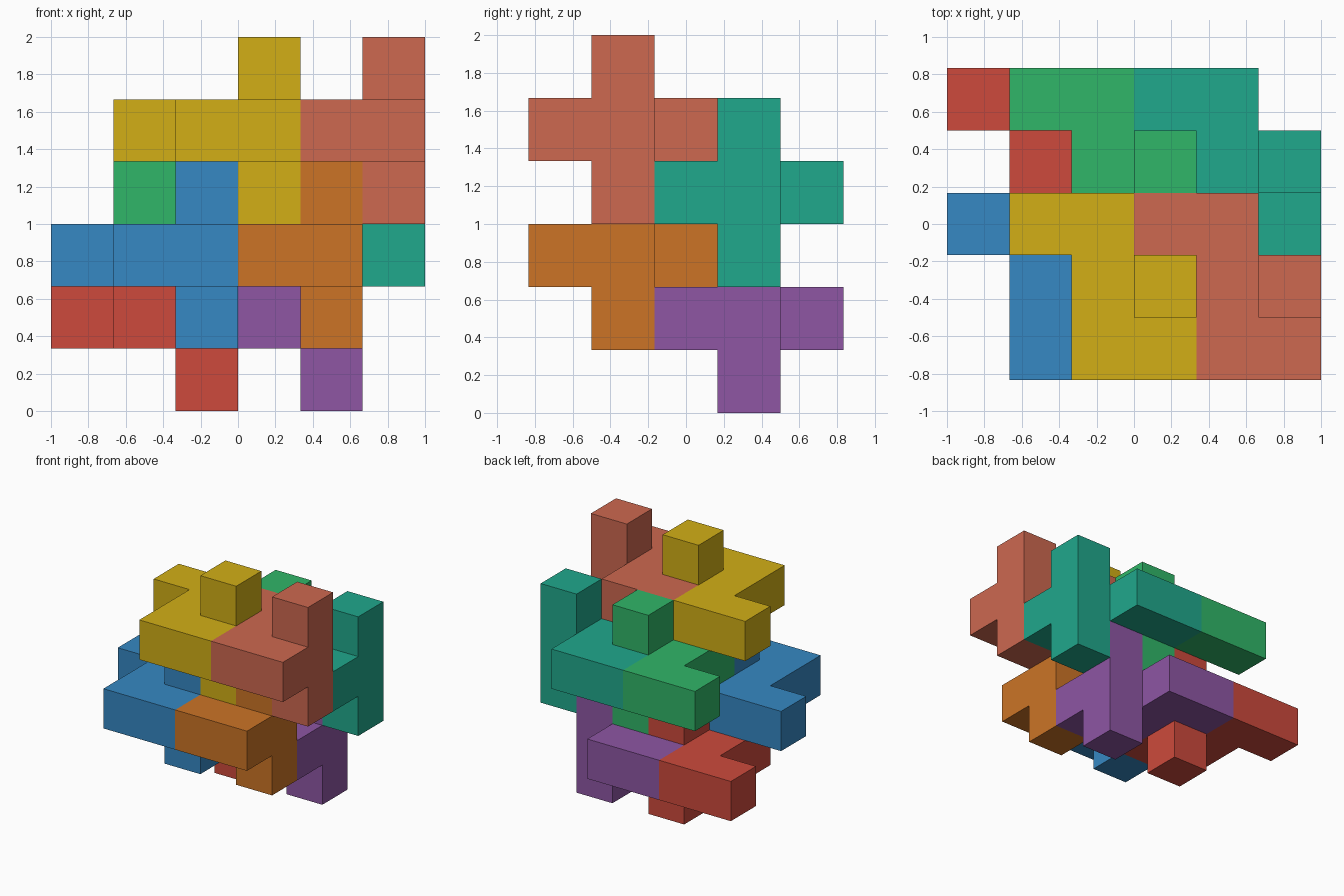
import bpy, bmesh
from mathutils import Vector

if "Cube" in bpy.data.objects:
    bpy.data.objects.remove(bpy.data.objects["Cube"])

U = 1 / 3                              # edge of one unit cube
ORIGIN = Vector((-1, -2.5 * U, 0))     # low corner of the 6 x 5 x 6 cell grid

# One interlocking piece: a flat Z of five cubes plus an upright bar of three
PIECE = [(0, 2, 1), (1, 2, 1), (1, 1, 1), (1, 0, 1), (2, 0, 1),
         (2, 1, 0), (2, 1, 1), (2, 1, 2)]

# name: cell offset, colour (sRGB)
PIECES = {
    "red_piece":    ((0, 2, 0), (205, 74, 60)),
    "purple_piece": ((2, 2, 0), (142, 86, 164)),
    "blue_piece":   ((0, 0, 1), (54, 136, 195)),
    "orange_piece": ((2, 0, 1), (204, 116, 38)),
    "green_piece":  ((1, 2, 2), (48, 182, 104)),
    "teal_piece":   ((3, 2, 2), (32, 168, 140)),
    "yellow_piece": ((1, 0, 3), (210, 175, 22)),
    "salmon_piece": ((3, 0, 3), (205, 104, 80)),
}


def linear(c):
    c /= 255
    return c / 12.92 if c <= 0.04045 else ((c + 0.055) / 1.055) ** 2.4


def piece_mesh(name):
    """Outer skin of the cubes in PIECE, with coplanar faces merged."""
    bm = bmesh.new()
    cells = set(PIECE)
    for cell in PIECE:
        for axis in range(3):
            for side in (-1, 1):
                n = Vector((0, 0, 0))
                n[axis] = side
                if tuple(int(a + b) for a, b in zip(cell, n)) in cells:
                    continue
                u = Vector((0, 0, 0))
                u[(axis + 1) % 3] = 1
                v = n.cross(u)
                mid = Vector(cell) + Vector((0.5, 0.5, 0.5)) + n / 2
                bm.faces.new([bm.verts.new((mid + (u * a + v * b) / 2) * U)
                              for a, b in ((-1, -1), (1, -1), (1, 1), (-1, 1))])
    bmesh.ops.remove_doubles(bm, verts=bm.verts, dist=1e-4)
    bmesh.ops.dissolve_limit(bm, angle_limit=0.01, verts=bm.verts, edges=bm.edges)
    mesh = bpy.data.meshes.new(name)
    bm.to_mesh(mesh)
    bm.free()
    return mesh


# Eight identical pieces, two per level
for name, (offset, rgb) in PIECES.items():
    obj = bpy.data.objects.new(name, piece_mesh(name))
    obj.location = ORIGIN + Vector(offset) * U
    mat = bpy.data.materials.new(name.replace("piece", "paint"))
    mat.diffuse_color = (*map(linear, rgb), 1)
    mat.use_nodes = True
    mat.node_tree.nodes["Principled BSDF"].inputs["Base Color"].default_value = mat.diffuse_color
    obj.data.materials.append(mat)
    bpy.context.collection.objects.link(obj)
